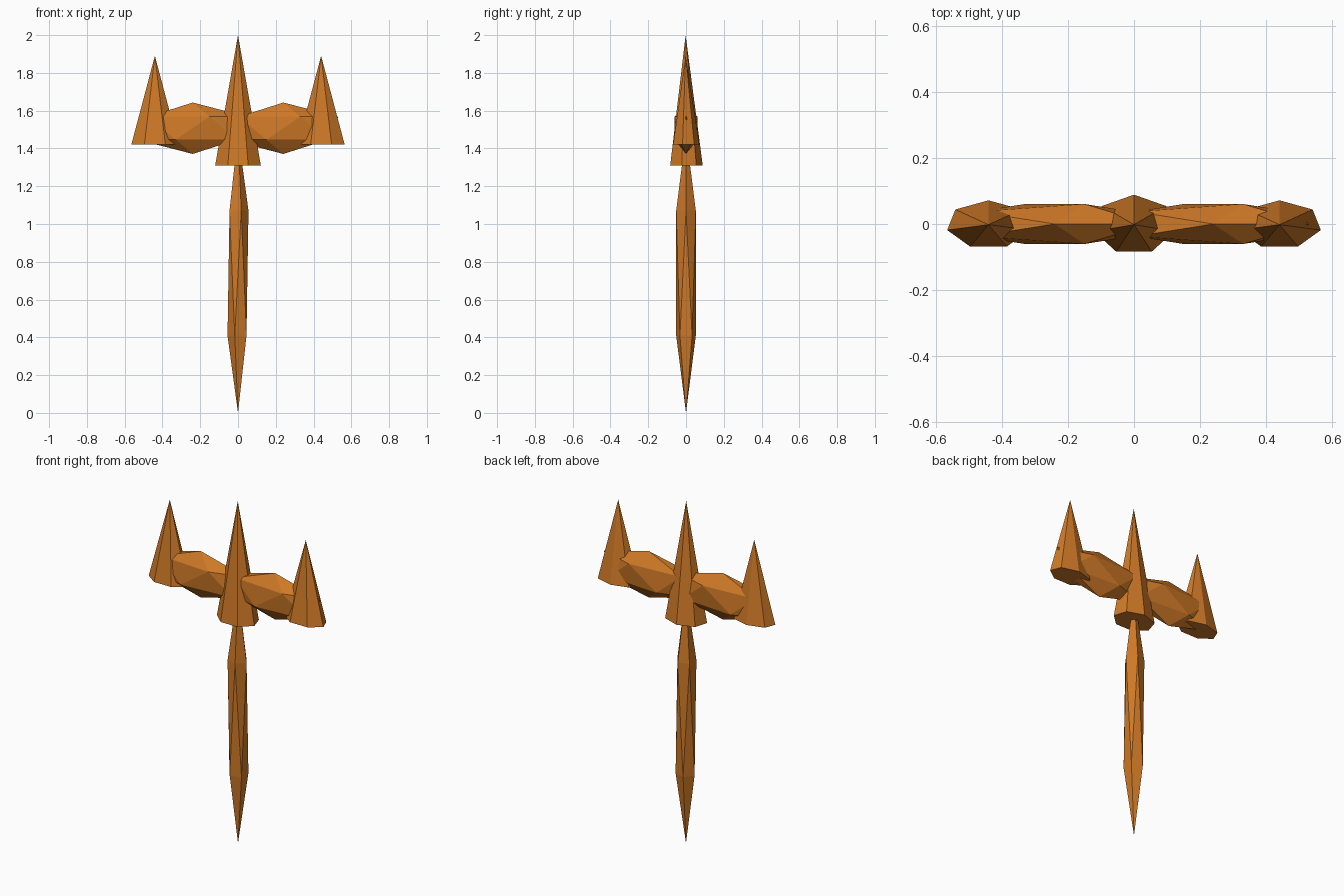
import bpy

if "Cube" in bpy.data.objects:
    bpy.data.objects.remove(bpy.data.objects["Cube"])

orange = bpy.data.materials.new("burnt orange")
orange.diffuse_color = (0.62, 0.19, 0.02, 1)
orange.use_nodes = True
orange.node_tree.nodes["Principled BSDF"].inputs["Base Color"].default_value = orange.diffuse_color


def finish(name, scale):
    ob = bpy.context.object
    ob.name = name
    ob.scale = scale
    bpy.ops.object.transform_apply(location=False, rotation=False, scale=True)
    ob.data.materials.append(orange)
    bpy.ops.object.shade_flat()


def spike(name, x, base, tip, rx, ry):
    """Flattened seven-sided cone standing on its base height."""
    bpy.ops.mesh.primitive_cone_add(vertices=7, radius1=1, radius2=0, depth=tip - base,
                                    location=(x, -0.002, (base + tip) / 2))
    finish(name, (rx, ry, 1))


def gem(name, x, z, scale):
    """Stretched twenty-sided faceted body."""
    bpy.ops.mesh.primitive_ico_sphere_add(subdivisions=1, radius=1, location=(x, 0, z))
    finish(name, scale)


# Shaft
gem("handle", 0, 0.74, (0.062, 0.061, 0.74))

# Prongs
spike("centre_prong", 0, 1.31, 2.0, 0.124, 0.0905)
for side, s in (("left", -1), ("right", 1)):
    spike(side + "_prong", s * 0.44, 1.42, 1.89, 0.128, 0.0735)
    # Crossbar linking the side prong to the centre
    gem(side + "_crossbar", s * 0.24, 1.507, (0.325, 0.071, 0.136))
